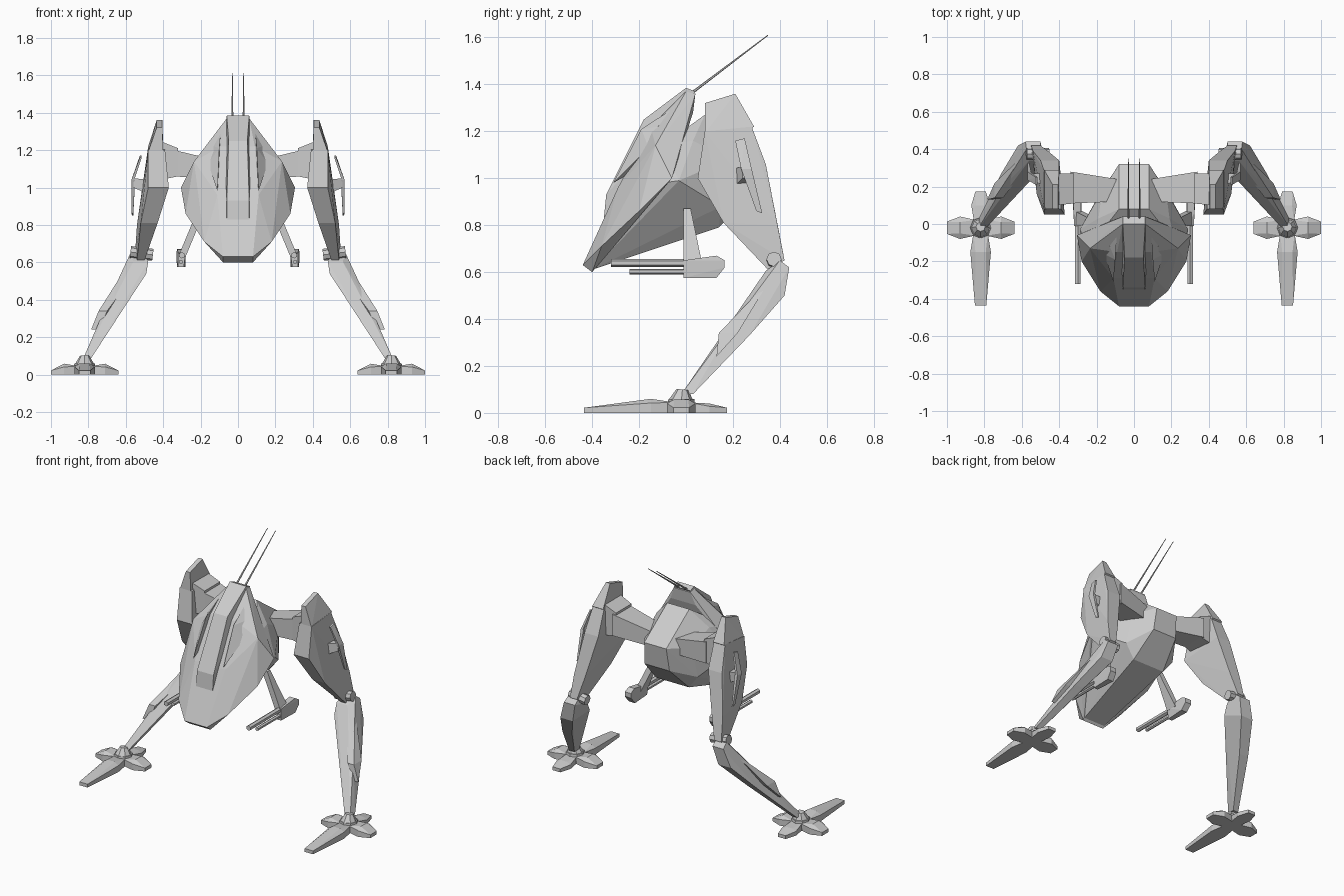
import bpy
import bmesh
from mathutils import Vector

old_cube = bpy.data.objects.get("Cube")
if old_cube:
    bpy.data.objects.remove(old_cube, do_unlink=True)

COLOUR = (0.6, 0.6, 0.6, 1)
grey = bpy.data.materials.new("plain_grey")
grey.use_nodes = True
grey.diffuse_color = COLOUR
grey.node_tree.nodes["Principled BSDF"].inputs["Base Color"].default_value = COLOUR


def add_object(name, bm):
    """Turn a bmesh into a flat shaded grey object."""
    bmesh.ops.recalc_face_normals(bm, faces=bm.faces)
    mesh = bpy.data.meshes.new(name)
    bm.to_mesh(mesh)
    bm.free()
    mesh.materials.append(grey)
    bpy.context.collection.objects.link(bpy.data.objects.new(name, mesh))


def solid(name, points):
    """Faceted convex block around the given points."""
    bm = bmesh.new()
    for point in points:
        bm.verts.new(point)
    result = bmesh.ops.convex_hull(bm, input=bm.verts)
    spare = [v for v in result["geom_interior"] if isinstance(v, bmesh.types.BMVert)]
    bmesh.ops.delete(bm, geom=spare, context="VERTS")
    bmesh.ops.dissolve_limit(bm, angle_limit=0.03, verts=bm.verts, edges=bm.edges)
    add_object(name, bm)


def centre_solid(name, points):
    """Block on the centre line, given by its left half."""
    solid(name, points + [(-x, y, z) for x, y, z in points])


def pair(name, points):
    """Left block and its right twin."""
    solid("left_" + name, points)
    solid("right_" + name, [(-x, y, z) for x, y, z in points])


def slab(profile):
    """Points of a plate: each profile entry is y, z, inner x, outer x."""
    return [(x, y, z) for y, z, inner, outer in profile for x in (inner, outer)]


def box(x, y, z):
    """Corner points from three ranges."""
    return [(a, b, c) for a in x for b in y for c in z]


def rod(name, start, end, r_start, r_end, sides=6):
    """Left and right tapered rods between two points."""
    start, end = Vector(start), Vector(end)
    for label, sign in (("left_", 1), ("right_", -1)):
        flip = Vector((sign, 1, 1))
        a, b = start * flip, end * flip
        bm = bmesh.new()
        bmesh.ops.create_cone(bm, cap_ends=True, segments=sides, radius1=r_start,
                              radius2=r_end, depth=(b - a).length)
        turn = (b - a).to_track_quat("Z", "Y").to_matrix().to_4x4()
        bmesh.ops.transform(bm, matrix=turn, verts=bm.verts)
        bmesh.ops.translate(bm, vec=(a + b) / 2, verts=bm.verts)
        add_object(label + name, bm)


# Main body behind the front shell
centre_solid("body", [
    (.08, .08, 1.27), (.19, .03, 1.16), (.22, -.1, 1.14), (.29, -.03, .99),
    (.26, -.17, .97), (.08, .32, 1.1), (.09, .3, .95), (.17, .18, 1.08),
    (.19, .15, .88), (.12, .14, .79), (.12, -.15, .72), (.08, -.4, .61)])

# Sloping front shell with a raised ridge
centre_solid("front_shell", [
    (.06, 0, 1.37), (.06, .04, 1.36), (.09, .03, 1.28), (.235, -.13, 1.14),
    (.305, -.06, 1), (.28, -.2, .86), (.18, -.36, .71), (.08, -.44, .63),
    (.08, -.4, .6), (.08, -.35, .82), (.11, -.29, .96), (.09, -.15, 1.22)])
centre_solid("shell_ridge", [
    (.06, 0, 1.385), (.06, .04, 1.37), (.05, -.18, 1.25), (.06, -.34, .93),
    (.06, -.35, .83), (.07, -.1, 1.2)])
pair("shell_fin", [(.09, -.02, 1.32), (.13, -.12, 1.22), (.1, -.19, 1.21),
                   (.11, -.31, .98), (.1, -.1, 1.1), (.16, -.16, 1.13)])

# Antennas
rod("antenna", (.03, .02, 1.36), (.03, .35, 1.61), .006, .002)

# Hip arms, flaring out towards the thighs
pair("hip_arm", box([.09], (.12, .24), (1.04, 1.14)) + box([.34], (.11, .28), (1.06, 1.2)))
pair("hip_block", box([.32], (.11, .27), (1.06, 1.21))
     + box([.42], (.1, .27), (1.04, 1.25)))

# Thighs
pair("thigh_fin", slab([(.08, 1.32, .405, .435), (.21, 1.36, .405, .435),
                        (.08, 1.19, .4, .48), (.29, 1.22, .4, .48),
                        (.1, 1.08, .4, .49)]))
pair("thigh", slab([(.08, 1.2, .39, .48), (.28, 1.22, .4, .48),
                    (.05, 1, .37, .48), (.34, 1.06, .4, .5),
                    (.16, .81, .43, .52), (.39, .8, .46, .54),
                    (.35, .61, .5, .54), (.42, .65, .5, .55)]))

# Bowed side blades on the thighs
pair("blade_top", slab([(.21, 1.16, .515, .525), (.25, 1.17, .515, .525),
                        (.235, 1.04, .555, .57), (.28, 1.04, .555, .57)]))
pair("blade_bottom", slab([(.235, 1.04, .55, .57), (.28, 1.04, .55, .57),
                           (.3, .86, .56, .568), (.325, .85, .56, .568)]))
pair("blade_mount", box([.47], (.2, .27), (.96, 1.04)) + box([.56], (.24, .27), (1, 1.05)))

# Knees and lower legs
rod("knee_joint", (.455, .375, .64), (.575, .375, .655), .032, .032, 8)
pair("shin", slab([(.4, .65, .5, .575), (.44, .62, .5, .58), (.34, .605, .48, .56),
                   (.42, .5, .53, .62), (.3, .54, .49, .58), (.2, .38, .62, .7),
                   (.27, .33, .64, .71), (.03, .08, .79, .83), (-.02, .08, .79, .83)]))
pair("shin_guard", slab([(.14, .34, .7, .745), (.22, .34, .7, .745),
                         (.36, .57, .53, .6), (.13, .24, .74, .785)]))

# Feet with four toes
FOOT = Vector((.82, -.02, 0))
rod("ankle", (.82, -.02, 0), (.82, -.02, .06), .062, .055, 8)
rod("ankle_cap", (.82, -.02, .05), (.82, -.015, .1), .055, .025, 8)


def toe(name, direction, length, knuckle, height, width):
    """Wedge toe, widest and tallest at its knuckle."""
    along = Vector(direction)
    across = Vector((-along.y, along.x, 0))
    points = []
    for reach, half, top in ((.03, width * .7, .045), (knuckle, width, height * .7),
                             (length, width * .55, .022)):
        for side in (-half, half):
            base = FOOT + along * reach + across * side
            points += [base, base + Vector((0, 0, top))]
    for side in (-width, width):
        points.append(FOOT + along * knuckle + across * side * .5 + Vector((0, 0, height)))
    pair(name, [tuple(p) for p in points])


toe("front_toe", (0, -1, 0), .415, .13, .06, .055)
toe("back_toe", (0, 1, 0), .195, .12, .04, .05)
toe("outer_toe", (1, 0, 0), .18, .11, .058, .06)
toe("inner_toe", (-1, 0, 0), .18, .11, .058, .06)

# Guns slung below the body
pair("gun_strut", box((.18, .22), (-.01, .02), [.87]) + box((.28, .32), (-.01, .07), [.63]))
pair("gun_body", slab([(-.01, .65, .28, .32), (.13, .67, .285, .325),
                       (.165, .65, .285, .33), (.165, .62, .285, .33),
                       (.13, .575, .28, .325), (-.01, .575, .29, .32)]))
rod("upper_barrel", (.3, .02, .638), (.3, -.32, .638), .017, .017)
rod("lower_barrel", (.305, .02, .602), (.305, -.24, .602), .012, .012)
